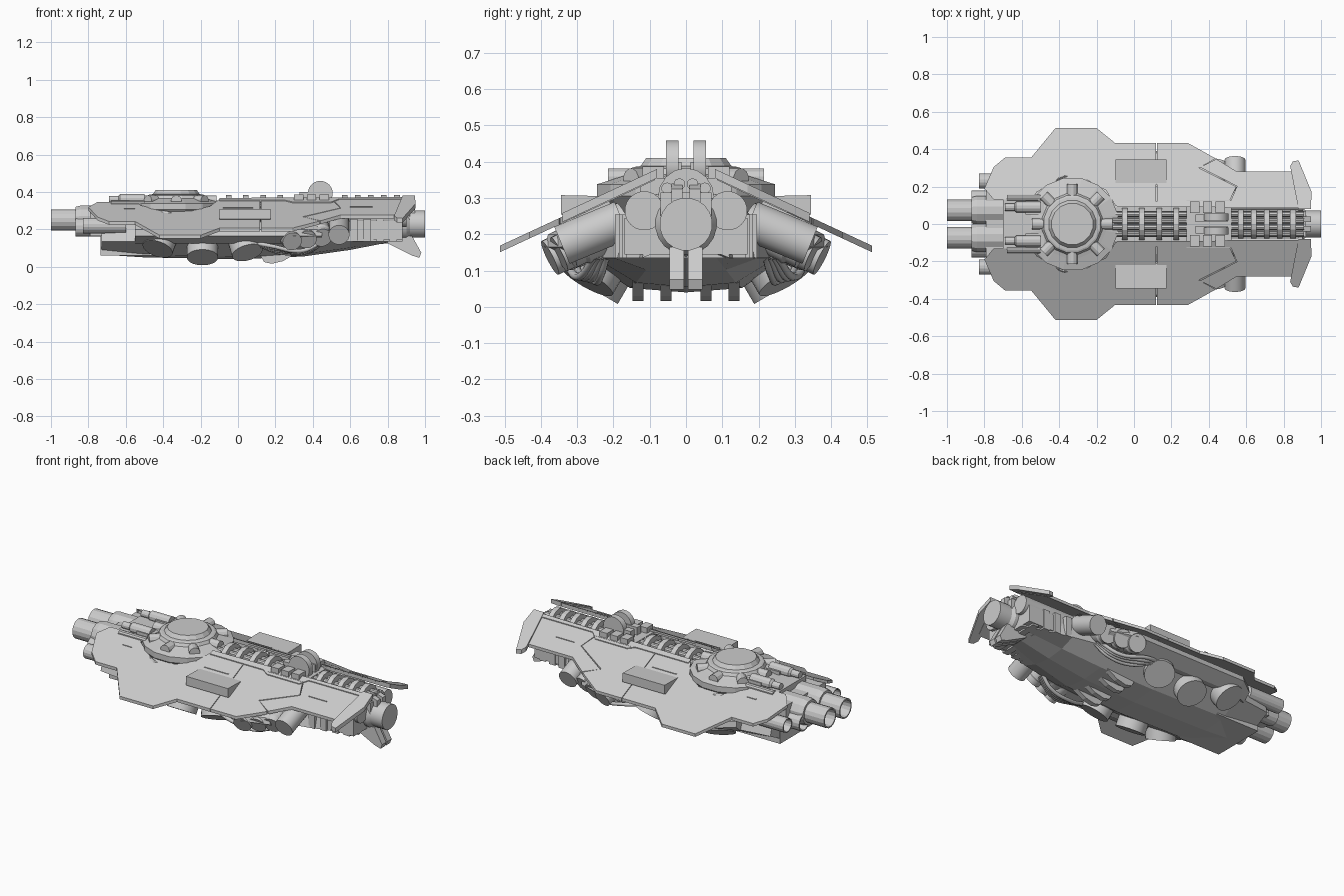
import bpy, bmesh, math
from mathutils import Vector

if "Cube" in bpy.data.objects:
    bpy.data.objects.remove(bpy.data.objects["Cube"])


def finish(name, bm, smooth=False):
    bmesh.ops.recalc_face_normals(bm, faces=bm.faces)
    me = bpy.data.meshes.new(name)
    bm.to_mesh(me)
    bm.free()
    ob = bpy.data.objects.new(name, me)
    bpy.context.collection.objects.link(ob)
    if smooth:
        bpy.ops.object.select_all(action='DESELECT')
        ob.select_set(True)
        bpy.context.view_layer.objects.active = ob
        bpy.ops.object.shade_smooth_by_angle(angle=math.radians(30))
    return ob


def loft(name, rings, smooth=False):
    """Skin a list of equal closed rings and cap both ends."""
    bm = bmesh.new()
    vs = [[bm.verts.new(p) for p in r] for r in rings]
    n = len(vs[0])
    for a, b in zip(vs, vs[1:]):
        for i in range(n):
            j = (i + 1) % n
            bm.faces.new((a[i], a[j], b[j], b[i]))
    bm.faces.new(vs[0])
    bm.faces.new(vs[-1])
    return finish(name, bm, smooth)


def lathe(name, start, direction, profile, n=16):
    """Revolve (distance, radius) pairs around an axis."""
    q = Vector(direction).to_track_quat('Z', 'Y')
    rings = [[Vector(start) + q @ Vector((r * math.cos(a), r * math.sin(a), t))
              for a in [2 * math.pi * (i + .5) / n for i in range(n)]]
             for t, r in profile]
    return loft(name, rings, n >= 20)


def rod(name, start, direction, r, length, n=16):
    return lathe(name, start, direction, [(0, r), (length, r)], n)


def nozzle(name, start, direction, r, length, n=16):
    return lathe(name, start, direction, [(0, r), (length, r), (length, r * .86),
                                          (length - .06, r * .8)], n)


def box(name, x0, x1, y0, y1, z0, z1):
    return loft(name, [[(x, y0, z0), (x, y1, z0), (x, y1, z1), (x, y0, z1)] for x in (x0, x1)])


def slab(name, pts, y0, y1):
    """Side-view (x, z) outline given a width along y."""
    return loft(name, [[(x, y, z) for x, z in pts] for y in (y0, y1)])


def roof_z(y):
    return .37 - .465 * (y - .08)


def roof_plate(name, pts, s, lift=0, thick=.018):
    return loft(name, [[(x, s * y, roof_z(y) + lift - d) for x, y in pts] for d in (0, thick)])


def sides(fn):
    for s, label in ((1, "left"), (-1, "right")):
        fn(s, label)


# main hull, a tapered shell from stern to bow
stations = [(-.73, .25, .065), (-.5, .28, .05), (0, .28, .04), (.35, .25, .055),
            (.6, .2, .09), (.88, .12, .145)]
rings = []
for x, w, zb in stations:
    half = [(w * .55, zb + .012), (w, .135), (w * .92, .2), (min(.16, w * .9), .27), (.09, .3)]
    rings.append([(x, 0, zb)] + [(x, y, z) for y, z in half] +
                 [(x, -y, z) for y, z in reversed(half)])
loft("main_hull", rings)

# stern blocks
box("stern_block", -.79, -.55, -.19, .19, .165, .31)
box("stern_roof", -.7, -.5, -.13, .13, .3, .345)
box("stern_lower_block", -.735, -.45, -.165, .165, .06, .17)


# engines
def engines(s, l):
    lathe(l + "_engine_housing", (-.5, s * .073, .25), (-1, 0, 0),
          [(0, .08), (.34, .08), (.37, .072)], 12)
    nozzle(l + "_main_engine", (-.8, s * .073, .25), (-1, 0, 0), .058, .2)
    lathe(l + "_engine_collar", (-.81, s * .073, .25), (-1, 0, 0), [(0, .066), (.06, .066)], 16)
    nozzle(l + "_side_engine", (-.6, s * .23, .22), (-1, 0, 0), .042, .23)
    nozzle(l + "_lower_engine", (-.6, s * .13, .21), (-1, 0, 0), .05, .27)


sides(engines)


# sloped roof armour in separate plates with narrow seams
def armour(s, l):
    roof_plate(l + "_rear_roof", [(-.75, .13), (-.8, .19), (-.75, .305), (-.69, .355), (-.55, .355),
                                  (-.42, .513), (-.2, .513), (-.1, .432), (.118, .432), (.118, .1),
                                  (-.1, .1), (-.15, .18), (-.25, .235), (-.41, .235), (-.52, .17),
                                  (-.55, .13)], s)
    roof_plate(l + "_mid_roof", [(.122, .1), (.122, .432), (.29, .432), (.437, .35), (.347, .3),
                                 (.547, .2), (.5, .1)], s)
    roof_plate(l + "_front_roof", [(.5, .085), (.551, .202), (.353, .303), (.441, .347), (.55, .28),
                                   (.86, .28), (.92, .085)], s)
    roof_plate(l + "_bow_fin", [(.88, .08), (.85, .23), (.835, .31), (.85, .335), (.88, .34),
                                (.95, .17), (.945, .08)], s, .01, .025)
    # flat-topped equipment box on the roof
    loft(l + "_roof_box", [[(x, s * .21, .305), (x, s * .345, .308), (x, s * .345, .255),
                            (x, s * .3, .24), (x, s * .21, .28)] for x in (-.1, .175)])
    # inner trim rail beside the spine
    roof_plate(l + "_inner_trim", [(-.1, .095), (-.1, .12), (.25, .12), (.29, .14), (.5, .14),
                                   (.54, .105), (.88, .105), (.88, .085)], s, .005, .012)
    # thin raised panel strips
    for i, (x0, x1, y0, y1) in enumerate([(-.61, -.55, .21, .214), (-.08, .08, .2, .204),
                                          (.6, .72, .19, .194)]):
        roof_plate(f"{l}_panel_strip_{i}", [(x0, y0), (x1, y0), (x1, y1), (x0, y1)], s, .004, .01)
    # side fairing beneath the roof edge
    sec = [(.2, .14), (.31, .125), (.39, .165), (.38, .2), (.28, .25), (.2, .27)]
    loft(l + "_side_fairing", [[(x, s * (.2 + (y - .2) * k), z) for y, z in sec]
                               for x, k in ((-.55, .6), (-.45, 1), (.3, 1), (.45, .75))])


sides(armour)


# heavy angled drums, small side guns and hoses beneath the armour
def underside(s, l):
    for i, (x, y, z, dx) in enumerate([(-.43, .29, .095, -.3), (-.19, .26, .05, 0),
                                       (.05, .275, .075, .25)]):
        d = Vector((dx, s * .5, -.86)).normalized()
        end = Vector((x, s * y, z))
        lathe(f"{l}_drum_{i}", end - d * .2, d, [(0, .07), (.09, .07), (.1, .084), (.2, .084)], 24)
    for i, (x, z) in enumerate([(.29, .135), (.37, .145), (.45, .155)]):
        d = Vector((.15, s * .8, -.4)).normalized()
        end = Vector((x, s * (.375 - .025 * i), z))
        lathe(f"{l}_side_gun_{i}", end - d * .18, d,
              [(0, .058), (.14, .058), (.15, .052), (.18, .052)], 20)
    d = Vector((0, s * .92, -.38)).normalized()
    rod(l + "_bow_side_gun", Vector((.54, s * .342, .17)) - d * .18, d, .056, .18, 20)
    for i in range(4):
        cu = bpy.data.curves.new(f"{l}_hose_{i}", 'CURVE')
        cu.dimensions = '3D'
        cu.bevel_depth = .011
        cu.bevel_resolution = 2
        sp = cu.splines.new('BEZIER')
        path = [(.08, .3, .13), (.18 + .02 * i, .32 - .022 * i, .11 - .012 * i),
                (.34 + .015 * i, .29 - .018 * i, .085), (.46, .25 - .01 * i, .14)]
        sp.bezier_points.add(3)
        for bp, (x, y, z) in zip(sp.bezier_points, path):
            bp.co = (x, s * y, z)
            bp.handle_left_type = bp.handle_right_type = 'AUTO'
        bpy.context.collection.objects.link(bpy.data.objects.new(cu.name, cu))
    # belly skids
    for i, y in enumerate((.055, .132)):
        slab(f"{l}_belly_skid_{i}", [(.12, .06), (.14, .025), (.18, .016), (.24, .03), (.31, .07),
                                     (.31, .12), (.14, .12)], s * (y - .015), s * (y + .015))


sides(underside)

# round turret with radial studs and rear-facing twin barrels
lathe("turret", (-.33, 0, 0), (0, 0, 1),
      [(.25, .2), (.305, .25), (.338, .25), (.358, .185), (.365, .165), (.382, .155),
       (.386, .145), (.388, .128), (.41, .112), (.41, .09)], 16)
for k in range(8):
    a = k * math.pi / 4
    u = Vector((math.cos(a), math.sin(a), 0))
    rod(f"turret_stud_{k}", Vector((-.33, 0, .352)) + u * .13, u, .03, .085, 12)


def barrels(s, l):
    box(l + "_barrel_mount", -.58, -.48, s * .05, s * .125, .32, .365)
    lathe(l + "_rear_barrel", (-.5, s * .09, .36), (-1, 0, 0),
          [(0, .03), (.13, .03), (.14, .02), (.19, .02)], 12)
    rod(l + "_thin_barrel", (-.5, s * .14, .335), (-1, 0, 0), .018, .18, 10)


sides(barrels)

# ribbed spine with pipes, sunk between the roof plates
box("spine_bed", -.1, .92, -.07, .07, .25, .315)
for i, y in enumerate((-.052, -.018, .018, .052)):
    rod(f"spine_pipe_{i}", (-.12, y, .345 - abs(y) * .35), (1, 0, 0), .016, 1.03, 10)


def rib(name, x, w, r):
    arc = [(r * math.cos(a), .3 + .083 * math.sin(a)) for a in [math.pi * k / 8 for k in range(9)]]
    loft(name, [[(px, y, z) for y, z in arc] for px in (x - w / 2, x + w / 2)])


for i in range(4):
    rib(f"mid_spine_rib_{i}", -.05 + .092 * i, .03, .085)
for i in range(5):
    rib(f"bow_spine_rib_{i}", .57 + .07 * i, .03, .078)

# spine machinery with twin upright discs
box("machinery_base", .28, .52, -.125, .125, .31, .355)


def machinery(s, l):
    for i in range(3):
        x = .3 + .068 * i
        box(f"{l}_machinery_block_{i}", x, x + .05, s * .06, s * .12, .34, .387)
    rod(l + "_upright_disc", (.44, s * .02, .392), (0, s, 0), .067, .035, 20)
    box(l + "_disc_foot", .33, .5, s * .012, s * .05, .34, .4)


sides(machinery)

# bow gun, flanking tubes, frames and ram
lathe("bow_gun", (.7, 0, .228), (1, 0, 0), [(0, .085), (.2, .085), (.22, .073), (.3, .073)], 20)
for i in range(4):
    box(f"bow_frame_{i}", .6 + .07 * i, .64 + .07 * i, -.195 + .01 * i, .195 - .01 * i, .135, .255)
box("bow_core", .58, .88, -.17, .17, .145, .245)


def bow(s, l):
    rod(l + "_bow_tube", (.5, s * .115, .265), (1, 0, 0), .054, .4, 20)
    slab(l + "_ram_fin", [(.8, .16), (.93, .165), (.98, .075), (.97, .048), (.93, .06), (.8, .125)],
         s * .005, s * .045)
    slab(l + "_bow_brace", [(.9, .28), (.945, .28), (.945, .325), (.9, .34)], s * .01, s * .04)


sides(bow)
